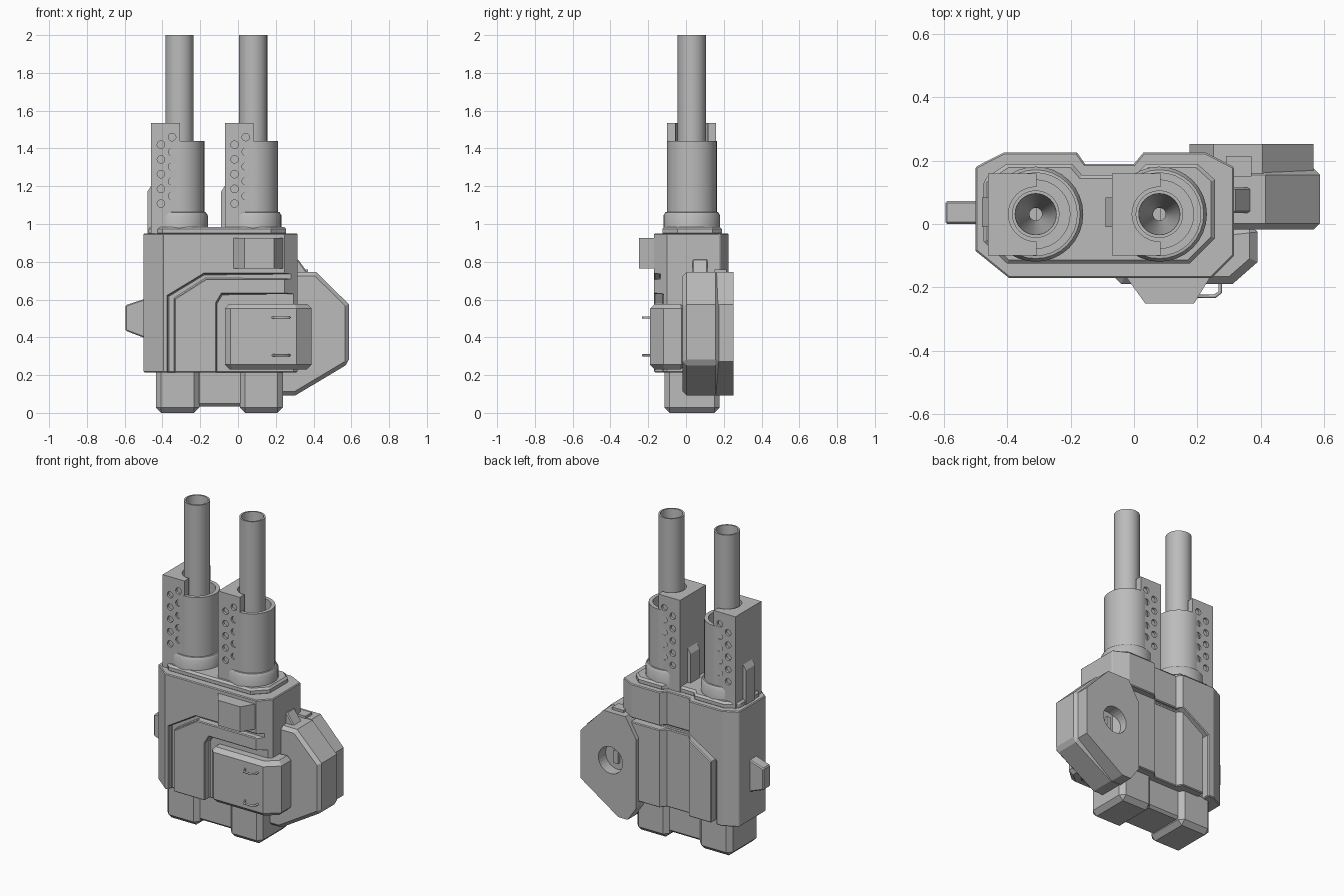
import bpy, bmesh, math
from mathutils import Vector

if "Cube" in bpy.data.objects:
    bpy.data.objects.remove(bpy.data.objects["Cube"])

grey = bpy.data.materials.new("plain grey")
grey.use_nodes = True
COLOUR = (0.5, 0.5, 0.5, 1)
grey.diffuse_color = COLOUR
grey.node_tree.nodes["Principled BSDF"].inputs["Base Color"].default_value = COLOUR


def finish(name, bm):
    """Turn a bmesh into a linked grey object."""
    bmesh.ops.recalc_face_normals(bm, faces=bm.faces)
    mesh = bpy.data.meshes.new(name)
    bm.to_mesh(mesh)
    bm.free()
    mesh.materials.append(grey)
    obj = bpy.data.objects.new(name, mesh)
    bpy.context.collection.objects.link(obj)
    return obj


def activate(obj):
    bpy.ops.object.select_all(action='DESELECT')
    obj.select_set(True)
    bpy.context.view_layer.objects.active = obj


def chamfer(obj, width, angle=50):
    mod = obj.modifiers.new("chamfer", 'BEVEL')
    mod.width, mod.segments = width, 1
    mod.limit_method, mod.angle_limit = 'ANGLE', math.radians(angle)
    activate(obj)
    bpy.ops.object.modifier_apply(modifier=mod.name)


def prism(name, points, axis, low, high, bevel=0):
    """Extrude a 2D outline along z (xy outline) or y (xz outline)."""
    place = (lambda p, d: (p[0], p[1], d)) if axis == 'z' else (lambda p, d: (p[0], d, p[1]))
    bm = bmesh.new()
    ends = [[bm.verts.new(place(p, d)) for p in points] for d in (low, high)]
    for ring in ends:
        bm.faces.new(ring)
    n = len(points)
    for i in range(n):
        j = (i + 1) % n
        bm.faces.new((ends[0][i], ends[0][j], ends[1][j], ends[1][i]))
    obj = finish(name, bm)
    if bevel:
        chamfer(obj, bevel)
    return obj


def box(name, x, y, z, bevel=0):
    return prism(name, [(x[0], y[0]), (x[1], y[0]), (x[1], y[1]), (x[0], y[1])], 'z', *z, bevel)


def lathe(name, profile, x, y, sides=32):
    """Spin a closed (radius, z) profile around a vertical axis."""
    bm = bmesh.new()
    verts = [bm.verts.new((x + r, y, z)) for r, z in profile]
    edges = [bm.edges.new((verts[i - 1], verts[i])) for i in range(len(verts))]
    bmesh.ops.spin(bm, geom=verts + edges, cent=(x, y, 0), axis=(0, 0, 1),
                   angle=math.tau, steps=sides, use_duplicate=False)
    bmesh.ops.remove_doubles(bm, verts=bm.verts, dist=0.0001)
    obj = finish(name, bm)
    activate(obj)
    bpy.ops.object.shade_smooth_by_angle(angle=math.radians(35))
    return obj


def cylinder(name, centre, radius, depth, along_y=True, sides=20):
    bpy.ops.mesh.primitive_cylinder_add(vertices=sides, radius=radius, depth=depth, location=centre,
                                        rotation=(math.pi / 2 if along_y else 0, 0, 0))
    obj = bpy.context.object
    obj.name = name
    obj.data.materials.append(grey)
    return obj


def cut(target, cutter):
    mod = target.modifiers.new("cut", 'BOOLEAN')
    mod.operation, mod.solver, mod.object = 'DIFFERENCE', 'EXACT', cutter
    activate(target)
    bpy.ops.object.modifier_apply(modifier=mod.name)
    bpy.data.objects.remove(cutter)


# Main housing with two bulges on its back
housing = prism("housing", [
    (-0.5, 0.18), (-0.41, 0.226), (-0.18, 0.226), (-0.155, 0.19), (0, 0.19), (0.03, 0.226),
    (0.225, 0.226), (0.315, 0.18), (0.315, -0.1), (0.245, -0.17), (-0.395, -0.17), (-0.5, -0.085)],
    'z', 0.215, 0.95)
# Angled seam on front and back, and the recess for the front pod
seam = [(-0.37, 0.1), (-0.37, 0.62), (-0.18, 0.735), (0.5, 0.735),
        (0.5, 0.71), (-0.17, 0.71), (-0.335, 0.605), (-0.335, 0.1)]
recess = [(0.5, 0.63), (-0.085, 0.63), (-0.115, 0.58), (-0.115, 0.1), (0.5, 0.1)]
cut(housing, prism("seam_cutter", seam, 'y', -0.3, -0.135))
cut(housing, prism("seam_cutter", seam, 'y', 0.17, 0.4))
cut(housing, prism("recess_cutter", recess, 'y', -0.3, -0.12))
chamfer(housing, 0.012, 60)

# Stepped plate on top of the housing
prism("top_plate", [
    (-0.475, 0.14), (-0.4, 0.19), (-0.195, 0.19), (-0.165, 0.155), (0.005, 0.155), (0.04, 0.19),
    (0.2, 0.19), (0.255, 0.14), (0.255, -0.045), (0.175, -0.125), (-0.4, -0.125), (-0.475, -0.055)],
    'z', 0.94, 0.985, 0.012)

# Sight block on the upper front
prism("front_block", [(-0.03, -0.16), (0.035, -0.25), (0.19, -0.25), (0.245, -0.16)],
      'z', 0.765, 0.925)

# Tapered stud on the right side
prism("side_stud", [(-0.49, 0.395), (-0.595, 0.435), (-0.595, 0.57), (-0.49, 0.605)],
      'y', 0, 0.073, 0.006)

# Feet and the bridge between them
for name, x in (("right_foot", (-0.435, -0.205)), ("left_foot", (0.01, 0.237))):
    box(name, x, (-0.115, 0.178), (0, 0.25), 0.028)
box("foot_bridge", (-0.22, 0.03), (-0.09, 0.15), (0.035, 0.25), 0.015)

# Front pod with two wire handles
prism("front_pod", [(-0.07, -0.05), (-0.07, -0.16), (-0.04, -0.19), (0.31, -0.19),
                    (0.39, -0.12), (0.39, 0)], 'z', 0.23, 0.577, 0.025)
for i, z in enumerate((0.305, 0.505)):
    curve = bpy.data.curves.new("wire_handle", 'CURVE')
    curve.dimensions, curve.bevel_depth, curve.bevel_resolution = '3D', 0.006, 2
    spline = curve.splines.new('POLY')
    path = [(0.18, -0.18), (0.2, -0.228), (0.255, -0.228), (0.272, -0.215), (0.272, -0.18)]
    spline.points.add(len(path) - 1)
    for point, (x, y) in zip(spline.points, path):
        point.co = (x, y, z, 1)
    curve.materials.append(grey)
    handle = bpy.data.objects.new(f"wire_handle_{i + 1}", curve)
    bpy.context.collection.objects.link(handle)

# Side magazine: front shell and back plate with a round socket
prism("magazine_shell", [(0.2, 0.745), (0.415, 0.745), (0.587, 0.575), (0.587, 0.262),
                         (0.305, 0.093), (0.2, 0.093)], 'y', -0.018, 0.175, 0.02)
plate = prism("magazine_back_plate", [
    (0.25, 0.745), (0.405, 0.745), (0.567, 0.575), (0.567, 0.272), (0.3, 0.093),
    (0.235, 0.093), (0.175, 0.18), (0.175, 0.62)], 'y', 0.16, 0.252)
cut(plate, cylinder("socket_cutter", (0.355, 0.25, 0.44), 0.085, 0.14, sides=28))
box("socket_key", (0.34, 0.37), (0.165, 0.2), (0.4, 0.48))
prism("magazine_lug", [(0.29, 0.7), (0.29, 0.82), (0.32, 0.81), (0.37, 0.74), (0.37, 0.7)],
      'y', 0.035, 0.115, 0.006)
box("magazine_rail", (0.29, 0.37), (0.15, 0.215), (0.6, 0.76))

# Twin barrels, each with sleeve, collar and perforated guard
Y = 0.031
for side, x in (("right", -0.31), ("left", 0.08)):
    lathe(f"{side}_barrel", [(0.075, 0.98), (0.075, 2), (0.065, 2), (0.02, 1.2), (0.02, 0.98)], x, Y)
    lathe(f"{side}_sleeve", [(0.132, 0.97), (0.132, 1.44), (0.108, 1.44), (0.108, 1.1),
                             (0.07, 1.1), (0.07, 0.97)], x, Y)
    lathe(f"{side}_collar", [(0.15, 0.96), (0.15, 1.045), (0.14, 1.062), (0.12, 1.065),
                             (0.12, 0.96)], x, Y)
    guard = box(f"{side}_guard", (x - 0.15, x + 0.003), (-0.1, 0.16), (0.95, 1.535))
    cut(guard, cylinder("bore_cutter", (x, Y, 1.4), 0.086, 0.6, False, 32))
    for column, top in ((-0.098, 1.42), (-0.039, 1.46)):
        for row in range(5):
            for y in (-0.1, 0.16):
                cut(guard, cylinder("vent_cutter", (x + column, y, top - 0.078 * row), 0.02, 0.03))
    prism(f"{side}_guard_rib", [(x - 0.145, 0.95), (x - 0.17, 0.95), (x - 0.17, 1.17),
                                (x - 0.145, 1.21)], 'y', -0.01, 0.083)
